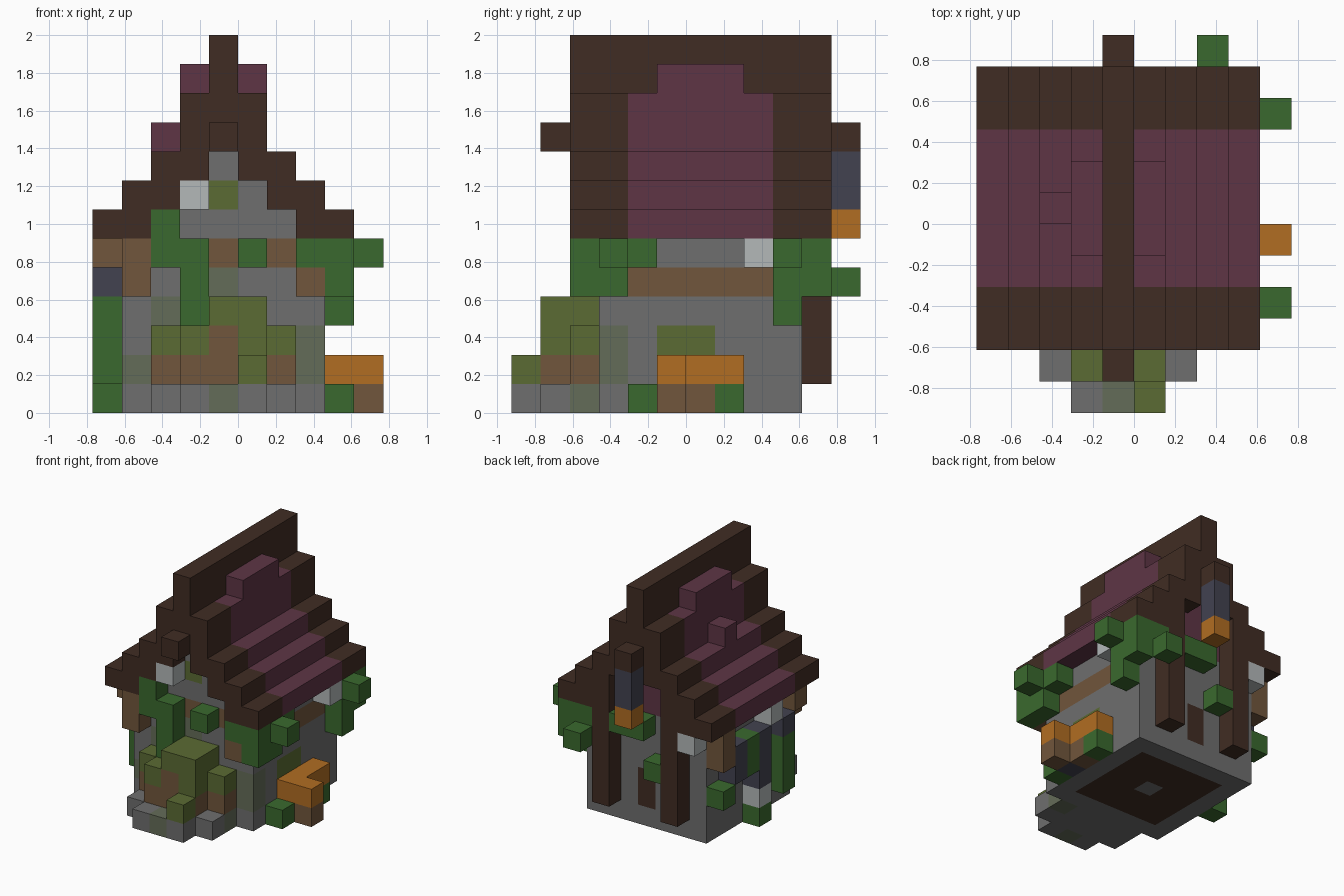
import bpy
import bmesh
from mathutils import Vector

cube = bpy.data.objects.get("Cube")
if cube:
    bpy.data.objects.remove(cube, do_unlink=True)

UNIT = 2 / 13                       # block size
CENTRE = Vector((5, 6, 0))          # grid centre in blocks

PALETTE = {
    "dark_timber": (64, 44, 35),
    "plum_tile": (94, 53, 69),
    "leaf_green": (58, 105, 46),
    "moss": (91, 107, 51),
    "wood": (113, 86, 60),
    "stone": (110, 110, 110),
    "mossy_stone": (100, 108, 88),
    "pale_stone": (179, 184, 185),
    "slate": (66, 66, 80),
    "orange": (177, 109, 34),
}


def linear(value):
    c = value / 255
    return c / 12.92 if c < 0.04 else ((c + 0.055) / 1.055) ** 2.4


materials = {}
for name, rgb in PALETTE.items():
    colour = (*[linear(v) for v in rgb], 1)
    mat = bpy.data.materials.new(name)
    mat.use_nodes = True
    mat.diffuse_color = colour
    bsdf = next(n for n in mat.node_tree.nodes if n.type == "BSDF_PRINCIPLED")
    bsdf.inputs["Base Color"].default_value = colour
    materials[name] = mat

blocks = {}                         # grid cell -> (part, colour)


def span(value):
    if isinstance(value, int):
        return [value]
    return range(value[0], value[1] + 1)


def box(part, colour, x, y, z):
    """Fill a range of cells; later boxes repaint earlier ones."""
    for i in span(x):
        for j in span(y):
            for k in span(z):
                blocks[i, j, k] = (part, colour)


# Walls and gables
box("walls", "stone", (1, 7), (3, 9), (0, 5))
for step in range(3):
    box("walls", "stone", (2 + step, 6 - step), (3, 8), 6 + step)
    box("walls", "plum_tile", (2 + step, 6 - step), 9, 6 + step)

# Floor boards with a stone hearth
box("walls", "dark_timber", (2, 6), (4, 8), 0)
box("walls", "stone", 4, 6, 0)

# Wall patches: beams, moss, back door
for side in (1, 7):
    box("walls", "wood", side, (4, 8), 4)
box("walls", "moss", 7, (5, 6), 2)
box("walls", "mossy_stone", 7, 3, (1, 2))
box("walls", "mossy_stone", 1, 3, 1)
box("walls", "mossy_stone", 2, 3, 3)
box("walls", "mossy_stone", 4, 3, 4)
box("walls", "wood", 4, 3, 5)
box("walls", "wood", 6, 3, 5)
box("walls", "moss", 4, 3, 7)
box("walls", "dark_timber", 4, 9, (1, 2))

# Stepped roof: mirrored courses, timber ends and a tiled middle
courses = {4: (6, 6), 3: (6, 7), 2: (7, 8), 1: (8, 10)}
for offset, height in courses.items():
    for x in (4 - offset, 4 + offset):
        box("roof", "dark_timber", x, (2, 10), height)
        box("roof", "plum_tile", x, (4, 8), height)
for x in (3, 5):
    box("roof", "plum_tile", x, (5, 7), 11)
box("roof", "plum_tile", 2, 6, 9)
box("ridge", "dark_timber", 4, (2, 10), (9, 12))
for y in (1, 11):
    box("ridge", "dark_timber", 4, y, 9)

# Back posts and hanging lantern
for x in (2, 6):
    box("back_posts", "dark_timber", x, 10, (1, 6))
box("lantern", "slate", 4, 11, (7, 8))
box("lantern", "orange", 4, 11, 6)

# Front steps
box("steps", "stone", (2, 6), (1, 2), 0)
box("steps", "stone", (3, 5), 0, 0)
box("steps", "mossy_stone", 4, 0, 0)
box("steps", "mossy_stone", 6, 2, 0)

# Mossy porch
box("porch", "wood", (2, 6), 2, 1)
box("porch", "moss", (2, 6), 2, 2)
box("porch", "wood", (3, 5), 1, 1)
box("porch", "moss", (3, 5), 1, 2)
box("porch", "wood", 4, 1, 2)
box("porch", "moss", (4, 5), (1, 2), 3)
box("porch", "moss", 5, 0, 1)

# Front vines and eave blocks
box("front_vines", "leaf_green", 2, 2, (5, 6))
box("front_vines", "leaf_green", 3, 2, (3, 5))
box("front_vines", "leaf_green", 5, 2, 5)
box("front_vines", "leaf_green", (7, 8), 2, 5)
box("front_vines", "leaf_green", 8, (2, 3), 4)
box("eave_blocks", "pale_stone", 3, 2, 7)
box("eave_blocks", "wood", 7, 2, 4)
box("eave_blocks", "wood", 1, 2, (4, 5))
box("eave_blocks", "wood", 0, 3, 5)

# Left side vines and blocks
box("side_vines", "leaf_green", 8, (3, 4), 5)
for y in (3, 9):
    box("side_vines", "leaf_green", 9, y, 5)
box("side_vines", "leaf_green", 8, 9, (3, 5))
box("eave_blocks", "pale_stone", 8, 8, 5)

# Bench with shrubs
box("bench", "orange", 8, (5, 7), 1)
box("bench", "orange", 9, 5, 1)
box("bench", "wood", 9, 5, 0)
box("bench", "wood", 8, 6, 0)
box("bench", "slate", 8, 5, 0)
for y in (4, 7):
    box("shrubs", "leaf_green", 8, y, 0)

# Back vines and corner blocks
box("back_vines", "leaf_green", 8, 10, (4, 5))
box("back_vines", "leaf_green", 7, 10, 5)
box("back_vines", "leaf_green", 7, 11, 4)
box("back_vines", "leaf_green", (4, 5), 10, 5)
box("back_vines", "leaf_green", 3, 10, 3)
box("eave_blocks", "pale_stone", 1, 10, 5)
box("eave_blocks", "wood", 0, 9, (4, 5))

# Right side vines, drainpipe and stones
box("side_vines", "leaf_green", 0, 4, (1, 3))
box("side_vines", "leaf_green", 0, 9, 2)
box("side_vines", "leaf_green", 0, 7, (3, 4))
box("shrubs", "leaf_green", 0, 6, 0)
box("drainpipe", "slate", 0, 6, (2, 4))
box("drainpipe", "slate", 0, 8, (3, 4))
box("drainpipe", "slate", 0, 4, 4)
box("eave_blocks", "pale_stone", 0, 6, 1)
box("eave_blocks", "pale_stone", 0, 5, 5)


def build(part):
    """Mesh the exposed sides of every block in one part."""
    bm = bmesh.new()
    names = list(PALETTE)
    for cell, (owner, colour) in blocks.items():
        if owner != part:
            continue
        for axis in range(3):
            for sign in (-1, 1):
                normal = Vector((0, 0, 0))
                normal[axis] = sign
                if tuple(int(a + b) for a, b in zip(cell, normal)) in blocks:
                    continue
                u = Vector((0, 0, 0))
                u[(axis + 1) % 3] = 1
                v = normal.cross(u)
                mid = Vector(cell) + Vector((0.5, 0.5, 0.5)) + normal / 2
                corners = (-u - v, u - v, u + v, v - u)
                verts = [bm.verts.new((mid + c / 2 - CENTRE) * UNIT) for c in corners]
                bm.faces.new(verts).material_index = names.index(colour)
    bmesh.ops.remove_doubles(bm, verts=bm.verts, dist=UNIT / 100)
    mesh = bpy.data.meshes.new(part)
    for mat in materials.values():
        mesh.materials.append(mat)
    bm.to_mesh(mesh)
    bm.free()
    bpy.context.collection.objects.link(bpy.data.objects.new(part, mesh))


for part in dict.fromkeys(owner for owner, _ in blocks.values()):
    build(part)
